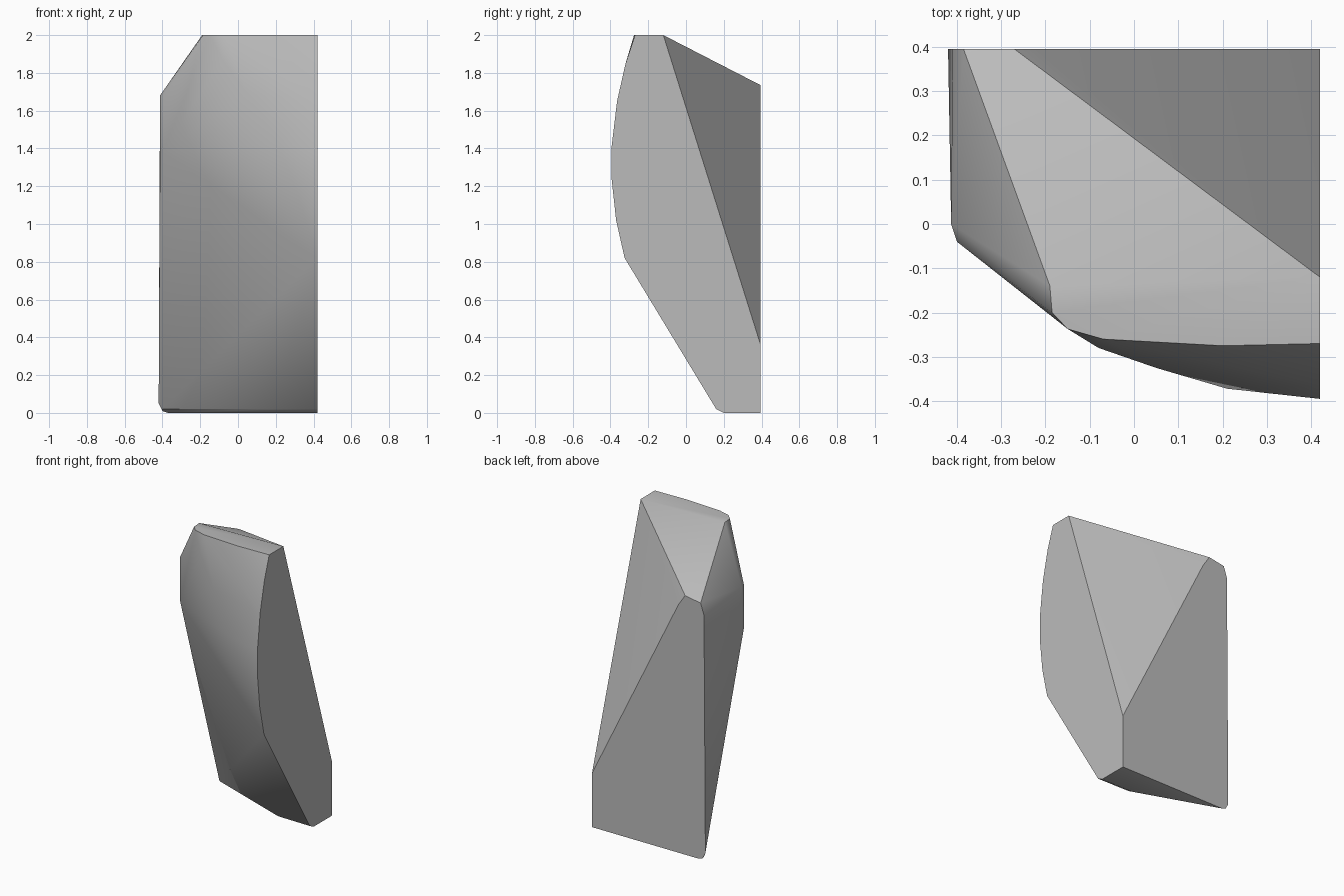
import bpy
import bmesh
import math

default_cube = bpy.data.objects.get("Cube")
if default_cube:
    bpy.data.objects.remove(default_cube, do_unlink=True)

SIDE = 0.42   # flat split side of the stone
BACK = 0.395  # flat back of the stone


def on_side(outline):
    """Lift a y-z outline onto the flat side."""
    return [(SIDE, y, z) for y, z in outline]


def on_back(outline):
    """Lift an x-z outline onto the flat back."""
    return [(x, BACK, z) for x, z in outline]


def at_height(outline, z):
    """Lift an x-y outline to one height."""
    return [(x, y, z) for x, y in outline]


# Split side: bowed front edge, slanted foot and rear cut
side_outline = on_side([
    (-0.12, 2), (-0.27, 2), (-0.32, 1.85), (-0.365, 1.65), (-0.395, 1.4),
    (-0.395, 1.25), (-0.37, 1.02), (-0.325, 0.82), (0.16, 0.02),
    (0.2, 0), (BACK, 0), (BACK, 0.36)])

# Flat back with softened outer corners
back_outline = on_back([
    (-0.22, 1.66), (-0.27, 1.735), (-0.385, 1.715), (-0.41, 1.64),
    (-0.42, 0.05), (-0.4, 0.01), (-0.37, 0)])

# Flat tip and narrow foot
tip = at_height([(0.2, -0.275), (-0.07, -0.26), (-0.15, -0.237),
                 (-0.185, -0.2), (-0.19, -0.14)], 2)
foot = at_height([(0.18, 0.2), (-0.3, 0.37)], 0)
foot_lip = at_height([(0.18, 0.165), (-0.3, 0.34), (-0.4, 0.375)], 0.02)

# Left shoulder, rounded between the left and front faces
shoulder = [(x, y, z) for x, y in [(-0.413, 0), (-0.4, -0.04)]
            for z in (1.38, 1.68)]

# Soft ridge that bows across the front
front_ridge = [(-0.08, -0.28, 1.87), (0.05, -0.325, 1.69),
               (0.21, -0.372, 1.43), (0.32, -0.375, 1.15)]

# Wrap one closed stone around all the outlines
bm = bmesh.new()
for point in (side_outline + back_outline + tip + foot + foot_lip
              + shoulder + front_ridge):
    bm.verts.new(point)
hull = bmesh.ops.convex_hull(bm, input=bm.verts[:])
loose = {g for g in hull["geom_interior"] + hull["geom_unused"]
         if isinstance(g, bmesh.types.BMVert) and g.is_valid}
bmesh.ops.delete(bm, geom=list(loose), context="VERTS")
bmesh.ops.dissolve_limit(bm, angle_limit=math.radians(1),
                         verts=bm.verts[:], edges=bm.edges[:])
bmesh.ops.recalc_face_normals(bm, faces=bm.faces[:])

mesh = bpy.data.meshes.new("stone_shard")
bm.to_mesh(mesh)
bm.free()
stone = bpy.data.objects.new("stone_shard", mesh)
bpy.context.collection.objects.link(stone)

# Plain grey stone
grey = bpy.data.materials.new("stone_grey")
grey.use_nodes = True
colour = (0.5, 0.5, 0.5, 1)
grey.diffuse_color = colour
grey.node_tree.nodes["Principled BSDF"].inputs["Base Color"].default_value = colour
mesh.materials.append(grey)

# Smooth the worn front while the split edges stay crisp
bpy.ops.object.select_all(action="DESELECT")
stone.select_set(True)
bpy.context.view_layer.objects.active = stone
bpy.ops.object.shade_smooth_by_angle(angle=math.radians(30))
